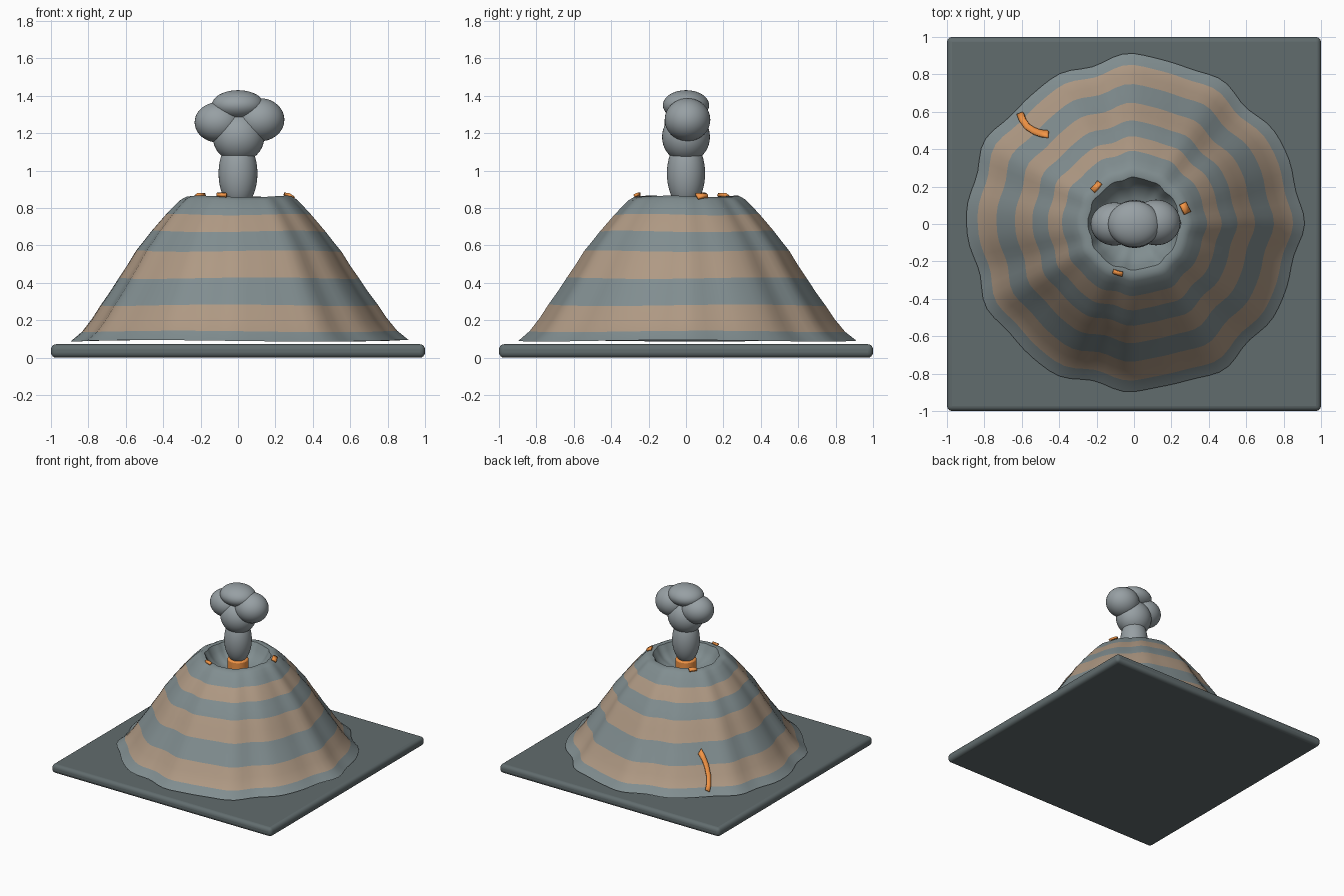
import bpy, bmesh, math
from math import sin, cos, atan2, hypot, tau

if "Cube" in bpy.data.objects:
    bpy.data.objects.remove(bpy.data.objects["Cube"])


def material(name, rgb):
    m = bpy.data.materials.new(name)
    m.diffuse_color = (*rgb, 1)
    m.use_nodes = True
    m.node_tree.nodes["Principled BSDF"].inputs["Base Color"].default_value = m.diffuse_color
    return m


ROCK = material("rock", (0.22, 0.27, 0.28))
TAN = material("tan_rock", (0.43, 0.32, 0.23))
SLATE = material("slate", (0.12, 0.15, 0.155))
LAVA = material("lava", (0.9, 0.3, 0.06))
SMOKE = material("smoke", (0.31, 0.35, 0.37))


def finish(ob, mat=None, angle=40):
    if mat:
        ob.data.materials.append(mat)
    bpy.ops.object.select_all(action='DESELECT')
    ob.select_set(True)
    bpy.context.view_layer.objects.active = ob
    bpy.ops.object.shade_smooth_by_angle(angle=math.radians(angle))


def new_object(name, bm):
    me = bpy.data.meshes.new(name)
    bm.to_mesh(me)
    bm.free()
    ob = bpy.data.objects.new(name, me)
    bpy.context.collection.objects.link(ob)
    return ob


# Base plate with rounded edges
bpy.ops.mesh.primitive_cube_add(size=1, location=(0, 0, 0.036))
plate = bpy.context.object
plate.name = "base_plate"
plate.scale = (2, 2, 0.072)
bpy.ops.object.transform_apply(location=False, rotation=False, scale=True)
bev = plate.modifiers.new("round", 'BEVEL')
bev.width, bev.segments = 0.028, 4
finish(plate, SLATE)

# Mountain: revolved profile (radius, height) with ridges, then down into the crater
FLANK = [(0.89, 0.09), (0.83, 0.14), (0.775, 0.21), (0.73, 0.28), (0.68, 0.35),
         (0.632, 0.425), (0.585, 0.495), (0.54, 0.57), (0.50, 0.62), (0.458, 0.675),
         (0.42, 0.72), (0.382, 0.765), (0.34, 0.81), (0.305, 0.845), (0.275, 0.862)]
CRATER = [(0.245, 0.858), (0.22, 0.81), (0.19, 0.77), (0.14, 0.74), (0.05, 0.72)]
PROFILE = FLANK + CRATER
SEG = 96


def ridge(a):
    return 1 + 0.016 * cos(12 * a) + 0.009 * sin(5 * a + 0.4) + 0.006 * cos(19 * a)


bm = bmesh.new()
rings = []
for r, z in PROFILE:
    ring = []
    for j in range(SEG):
        a = tau * j / SEG
        rr = r * ridge(a)
        ring.append(bm.verts.new((rr * cos(a), rr * sin(a), z + 0.004 * sin(3 * a + r * 9))))
    rings.append(ring)
for i in range(len(rings) - 1):
    zm = (PROFILE[i][1] + PROFILE[i + 1][1]) / 2
    band = i < len(FLANK) and any(lo < zm < hi for lo, hi in
                                  ((0.14, 0.28), (0.425, 0.57), (0.675, 0.765)))
    for j in range(SEG):
        k = (j + 1) % SEG
        f = bm.faces.new((rings[i][j], rings[i][k], rings[i + 1][k], rings[i + 1][j]))
        f.material_index = int(band and i < len(FLANK) - 1)
bm.faces.new(rings[-1])
cone = new_object("mountain", bm)
cone.data.materials.append(ROCK)
finish(cone, TAN, 50)


def surface(x, y):
    """Height of the outer flank at x, y."""
    a = atan2(y, x)
    r = hypot(x, y) / ridge(a)
    for (r0, z0), (r1, z1) in zip(FLANK, FLANK[1:]):
        if r1 <= r <= r0:
            return z0 + (z1 - z0) * (r0 - r) / (r0 - r1)
    return FLANK[0][1] if r > 0.8 else FLANK[-1][1]


# Lava streaks lying on the slope
def streak(name, path, width):
    bm = bmesh.new()
    rows = []
    for i, (x, y) in enumerate(path):
        p, q = path[max(i - 1, 0)], path[min(i + 1, len(path) - 1)]
        dx, dy = q[0] - p[0], q[1] - p[1]
        d = hypot(dx, dy)
        nx, ny = -dy / d * width / 2, dx / d * width / 2
        rows.append([bm.verts.new((x + s * nx, y + s * ny,
                                   surface(x + s * nx, y + s * ny) + 0.012)) for s in (1, 0, -1)])
    for a, b in zip(rows, rows[1:]):
        for k in range(2):
            bm.faces.new((a[k], a[k + 1], b[k + 1], b[k]))
    bmesh.ops.recalc_face_normals(bm, faces=bm.faces)
    ob = new_object(name, bm)
    s = ob.modifiers.new("thick", 'SOLIDIFY')
    s.thickness, s.offset = 0.016, 0
    finish(ob, LAVA)


streak("lava_streak", [(-0.608, 0.59), (-0.595, 0.555), (-0.57, 0.52),
                       (-0.535, 0.497), (-0.50, 0.484), (-0.46, 0.48)], 0.034)
streak("rim_lava_left", [(-0.222, 0.178), (-0.20, 0.20), (-0.183, 0.222)], 0.025)
streak("rim_lava_right", [(0.26, 0.11), (0.272, 0.085), (0.285, 0.058)], 0.035)
streak("rim_lava_front", [(-0.112, -0.252), (-0.085, -0.262), (-0.06, -0.268)], 0.02)

# Lava plug inside the crater
bpy.ops.mesh.primitive_cylinder_add(vertices=32, radius=0.078, depth=0.12, location=(0, 0, 0.772))
plug = bpy.context.object
plug.name = "lava_plug"
bev = plug.modifiers.new("round", 'BEVEL')
bev.width, bev.segments = 0.01, 2
finish(plug, LAVA)

# Smoke column and puffs: (name, centre, radii)
for name, loc, rad in (
        ("smoke_column", (0, 0, 0.985), (0.104, 0.102, 0.187)),
        ("smoke_puff_low", (0.003, 0, 1.18), (0.138, 0.128, 0.135)),
        ("smoke_puff_left", (-0.105, 0, 1.258), (0.127, 0.115, 0.108)),
        ("smoke_puff_right", (0.118, 0.008, 1.272), (0.13, 0.122, 0.115)),
        ("smoke_puff_top", (0, 0, 1.35), (0.14, 0.124, 0.08))):
    bpy.ops.mesh.primitive_uv_sphere_add(segments=40, ring_count=20, radius=1, location=loc)
    puff = bpy.context.object
    puff.name = name
    puff.scale = rad
    bpy.ops.object.transform_apply(location=False, rotation=False, scale=True)
    finish(puff, SMOKE)
